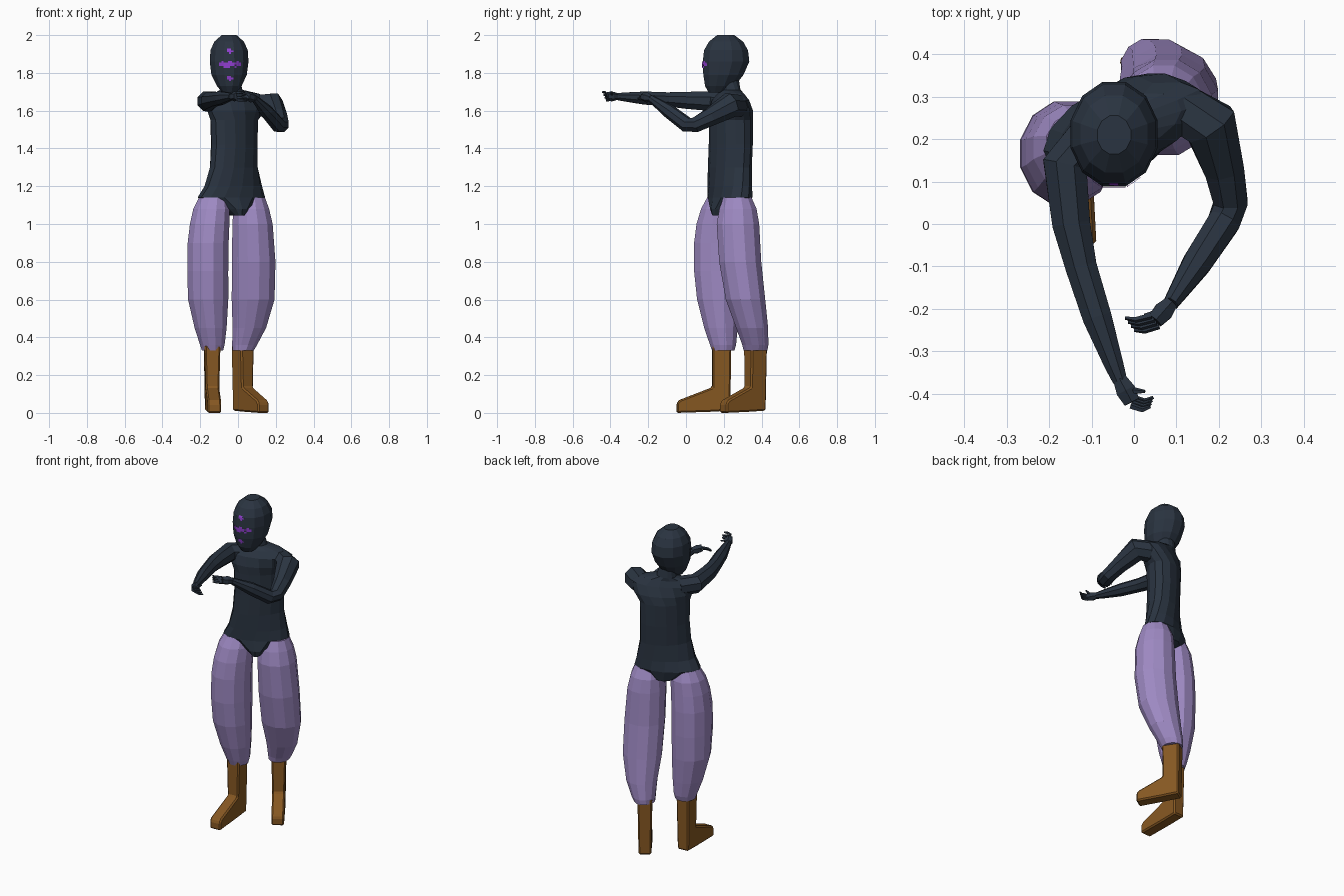
import bpy, bmesh, math
from mathutils import Vector
from mathutils.bvhtree import BVHTree

if "Cube" in bpy.data.objects:
    bpy.data.objects.remove(bpy.data.objects["Cube"])


def material(name, rgb):
    m = bpy.data.materials.new(name)
    m.diffuse_color = (*rgb, 1)
    m.use_nodes = True
    m.node_tree.nodes["Principled BSDF"].inputs["Base Color"].default_value = m.diffuse_color
    return m


DARK = material("dark slate", (0.023, 0.034, 0.052))
LILAC = material("lilac cloth", (0.345, 0.255, 0.55))
BROWN = material("brown leather", (0.24, 0.097, 0.016))
VIOLET = material("violet paint", (0.29, 0.05, 0.65))


def finish(name, bm, mat):
    bmesh.ops.recalc_face_normals(bm, faces=bm.faces)
    me = bpy.data.meshes.new(name)
    bm.to_mesh(me)
    bm.free()
    me.materials.append(mat)
    ob = bpy.data.objects.new(name, me)
    bpy.context.collection.objects.link(ob)
    return ob


def skin(name, rings, mat):
    """Join a list of point rings into a capped skin."""
    bm = bmesh.new()
    vs = [[bm.verts.new(p) for p in r] for r in rings]
    n = len(vs[0])
    for a, b in zip(vs, vs[1:]):
        for i in range(n):
            j = (i + 1) % n
            bm.faces.new((a[i], a[j], b[j], b[i]))
    bm.faces.new(vs[0])
    bm.faces.new(vs[-1])
    return finish(name, bm, mat)


def loft(name, sections, mat, n=12):
    """Stack of level ellipses: x, y, z, half width, half depth, turn in degrees."""
    rings = []
    for x, y, z, a, b, turn in sections:
        c, s = math.cos(math.radians(turn)), math.sin(math.radians(turn))
        ring = []
        for i in range(n):
            t = 2 * math.pi * (i + 0.5) / n
            u, v = a * 1.02 * math.cos(t), b * 1.02 * math.sin(t)
            ring.append((x + u * c - v * s, y + u * s + v * c, z))
        rings.append(ring)
    return skin(name, rings, mat)


def tube(name, pts, mat, n=8):
    """Tapered tube through points x, y, z, radius."""
    P = [Vector(p[:3]) for p in pts]
    rings = []
    for i, p in enumerate(P):
        t = (P[min(i + 1, len(P) - 1)] - P[max(i - 1, 0)]).normalized()
        side = t.cross(Vector((0, 0, 1))).normalized()
        up = side.cross(t)
        r = pts[i][3] * 1.03
        rings.append([p + r * (math.cos(2 * math.pi * (k + .5) / n) * side
                               + math.sin(2 * math.pi * (k + .5) / n) * up) for k in range(n)])
    return skin(name, rings, mat)


# Torso, neck and head
loft("bodysuit_torso", [
    (-.005, .195, 1.045, .03, .06, 25), (-.02, .225, 1.08, .075, .10, 25),
    (-.035, .232, 1.14, .188, .097, 25), (-.025, .232, 1.20, .166, .092, 31),
    (-.022, .232, 1.30, .145, .09, 38), (-.02, .237, 1.42, .14, .092, 40),
    (-.02, .238, 1.55, .142, .094, 38), (-.01, .237, 1.60, .165, .094, 30),
    (0, .235, 1.655, .175, .08, 22), (-.01, .237, 1.69, .125, .06, 20),
    (-.035, .24, 1.71, .058, .048, 10), (-.042, .232, 1.77, .05, .046, 0)], DARK, 14)

head = loft("head", [
    (-.045, .165, 1.695, .038, .045, 0), (-.046, .18, 1.73, .066, .08, 0),
    (-.047, .198, 1.79, .095, .108, 0), (-.047, .212, 1.86, .104, .125, 0),
    (-.047, .212, 1.92, .100, .118, 0), (-.047, .212, 1.965, .080, .092, 0),
    (-.047, .210, 2.0, .040, .046, 0)], DARK)

# Painted face marks, laid onto the front of the head as thin cells
bm = bmesh.new()
bm.from_mesh(head.data)
tree = BVHTree.FromBMesh(bm)
bm.free()
MARKS = [(1.914, ["110", "111", "010"]),
         (1.845, ["0100110010", "1111111111", "1111111011", "0011100100"]),
         (1.77, ["110", "111", "010"])]
CELL = .0115
bm = bmesh.new()
for zc, rows in MARKS:
    for r, row in enumerate(rows):
        for c, on in enumerate(row):
            if on == "1":
                x = -.042 + (c - len(row) / 2) * CELL
                z = zc + (len(rows) / 2 - r) * CELL * .8
                corners = []
                for dx, dz in ((0, 0), (0, -1), (1, -1), (1, 0)):
                    o = Vector((x + dx * CELL, -1, z + dz * CELL * .8))
                    hit = tree.ray_cast(o, Vector((0, 1, 0)))[0]
                    corners.append(bm.verts.new((o.x, hit.y - .004, o.z)))
                bm.faces.new(corners)
me = bpy.data.meshes.new("face_marks")
bm.to_mesh(me)
bm.free()
me.materials.append(VIOLET)
bpy.context.collection.objects.link(bpy.data.objects.new("face_marks", me))

# Arms: one stretched forward, one bent at the elbow
tube("arm_stretched", [
    (-.10, .21, 1.645, .055), (-.163, .14, 1.65, .055), (-.148, 0, 1.655, .047),
    (-.125, -.1, 1.66, .039), (-.087, -.22, 1.667, .036), (-.048, -.33, 1.673, .024),
    (-.033, -.37, 1.675, .018)], DARK)
tube("arm_bent", [
    (.11, .275, 1.625, .06), (.18, .235, 1.63, .066), (.212, .13, 1.567, .049),
    (.228, .05, 1.525, .042), (.212, .005, 1.525, .040), (.15, -.09, 1.597, .036),
    (.087, -.187, 1.665, .019)], DARK)


def hand(name, wrist, knuckle, tip, spread, thumb):
    w, k, t, s = map(Vector, (wrist, knuckle, tip, spread))
    mid = (w + k) / 2
    tube(name + "_palm", [(*w, .018), (*mid, .026), (*k, .021)], DARK, 6)
    for i in range(4):
        a, b = k + s * (i - 1.5), t + s * (i - 1.5) * 1.2
        bend = (a + b) / 2 + (k - w) * .15
        tube(f"{name}_finger_{i + 1}", [(*a, .008), (*bend, .007), (*b, .004)], DARK, 5)
    tube(name + "_thumb", [(*mid, .009), (*((mid + Vector(thumb)) / 2), .008), (*thumb, .004)], DARK, 5)


hand("stretched_hand", (-.034, -.365, 1.675), (-.005, -.42, 1.676), (.042, -.42, 1.676),
     (.002, .006, -.013), (.025, -.395, 1.70))
hand("bent_hand", (.088, -.185, 1.665), (.05, -.228, 1.675), (-.01, -.236, 1.67),
     (.006, -.008, -.006), (.025, -.215, 1.685))

# Baggy trouser legs
loft("trouser_leg_front", [
    (-.13, .187, 1.14, .078, .076, 0), (-.14, .18, 1.08, .098, .102, 0),
    (-.15, .17, 1.0, .106, .116, 0), (-.158, .166, .9, .110, .125, 0),
    (-.16, .166, .75, .110, .125, 0), (-.158, .172, .6, .108, .115, 0),
    (-.145, .185, .45, .086, .09, 0), (-.136, .196, .36, .066, .07, 0),
    (-.135, .197, .33, .057, .06, 0)], LILAC)
loft("trouser_leg_back", [
    (.068, .272, 1.14, .076, .076, 0), (.07, .275, 1.08, .096, .10, 0),
    (.077, .275, 1.0, .108, .114, 0), (.083, .287, .8, .117, .113, 0),
    (.08, .315, .6, .115, .106, 0), (.06, .35, .45, .09, .086, 0),
    (.035, .367, .36, .067, .07, 0), (.027, .368, .33, .057, .064, 0)], LILAC)


# Boots: side profile given a width, tapering to the sole, turned to the foot direction
def boot(name, x, y, length, turn):
    profile = [(-.045, .012), (-.05, .36), (.05, .36), (.05, .135),
               (length - .015, .068), (length, .05), (length, 0), (.06, .006)]
    c, s = math.cos(math.radians(turn)), math.sin(math.radians(turn))
    rings = []
    for side in (-1, 1):
        ring = []
        for f, z in profile:
            u = side * (.042 if z > .2 else .036)
            ring.append((x + u * c + f * s, y + u * s - f * c, z))
        rings.append(ring)
    ob = skin(name, rings, BROWN)
    bev = ob.modifiers.new("soft edges", 'BEVEL')
    bev.width = .008
    bev.segments = 1


boot("boot_front", -.137, .188, .238, 3)
boot("boot_back", .025, .368, .205, 33)
